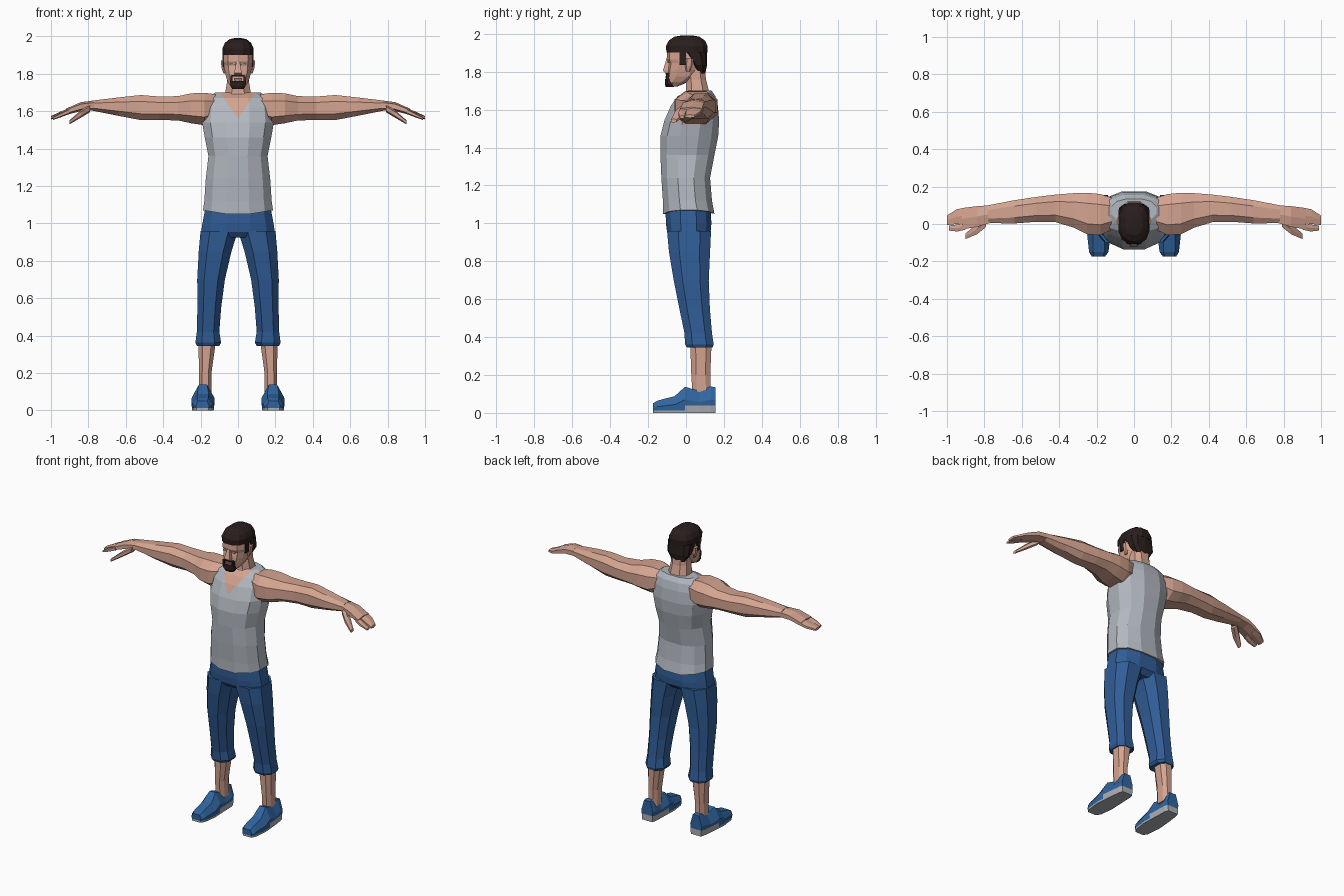
import bpy, bmesh, math
from mathutils import Vector

if "Cube" in bpy.data.objects:
    bpy.data.objects.remove(bpy.data.objects["Cube"])


def material(name, r, g, b):
    m = bpy.data.materials.new(name)
    m.diffuse_color = (r, g, b, 1)
    m.use_nodes = True
    node = m.node_tree.nodes["Principled BSDF"]
    node.inputs["Base Color"].default_value = (r, g, b, 1)
    node.inputs["Roughness"].default_value = 0.8
    return m


SKIN = material("skin", .66, .37, .28)
SHIRT = material("shirt grey", .45, .48, .53)
DENIM = material("trouser blue", .03, .11, .31)
SHOE = material("shoe blue", .03, .13, .35)
SOLE = material("sole grey", .42, .43, .45)
HAIR = material("dark hair", .022, .013, .012)
LIPS = material("lip brown", .35, .16, .13)
EYES = material("eye white", .75, .68, .62)


def ring(n, a0, a1, b0, b1, power):
    """Rounded section filling a rectangle; a lower power is squarer."""
    pts = []
    for i in range(n):
        t = 2 * math.pi * (i + .5) / n
        c, s = math.cos(t), math.sin(t)
        pts.append((math.copysign(abs(c) ** power, c), math.copysign(abs(s) ** power, s)))
    m = max(abs(p[0]) for p in pts)
    k = max(abs(p[1]) for p in pts)
    return [((a0 + a1) / 2 + (a1 - a0) / 2 * a / m,
             (b0 + b1) / 2 + (b1 - b0) / 2 * b / k) for a, b in pts]


def skin_rings(name, rings, mats, side=1, cuts=(), rule=None):
    """Join rings of points into a closed, flat-shaded part."""
    bm = bmesh.new()
    rows = [[bm.verts.new((x * side, y, z)) for x, y, z in r] for r in rings]
    for lo, hi in zip(rows, rows[1:]):
        for i in range(len(lo)):
            j = (i + 1) % len(lo)
            bm.faces.new((lo[i], lo[j], hi[j], hi[i]))
    bm.faces.new(rows[0])
    bm.faces.new(rows[-1])
    for point, normal in cuts:
        bmesh.ops.bisect_plane(bm, geom=bm.verts[:] + bm.edges[:] + bm.faces[:],
                               plane_co=point, plane_no=normal, dist=.0005)
    bmesh.ops.recalc_face_normals(bm, faces=bm.faces[:])
    if rule:
        for f in bm.faces:
            f.material_index = int(rule(f.calc_center_median(), f.normal))
    me = bpy.data.meshes.new(name)
    bm.to_mesh(me)
    bm.free()
    for m in mats:
        me.materials.append(m)
    ob = bpy.data.objects.new(name, me)
    bpy.context.scene.collection.objects.link(ob)
    return ob


def loft(name, rows, mat, axis="z", n=8, power=.8, side=1, **kw):
    """Rows are (position along axis, a0, a1, b0, b1)."""
    rings = []
    for t, *box in rows:
        pts = ring(n, *box, power)
        rings.append([(t, a, b) if axis == "x" else (a, b, t) for a, b in pts])
    mats = mat if isinstance(mat, list) else [mat]
    return skin_rings(name, rings, mats, side, **kw)


def centred(rows):
    return [(z, -w, w, y0, y1) for z, w, y0, y1 in rows]


def block(name, x0, x1, y0, y1, z0, z1, mat, side=1):
    return loft(name, [(z0, x0, x1, y0, y1), (z1, x0, x1, y0, y1)], mat, n=4, power=1, side=side)


# Torso: vest with the neck V and armholes cut into the surface
V_LOW, V_SLOPE, ARM_Z, ARM_X = 1.56, 1.45, 1.52, .13


def vest_rule(c, n):
    neck = c.y < .04 and c.z > V_LOW + V_SLOPE * abs(c.x)
    armhole = c.z > ARM_Z and abs(c.x) > ARM_X + (1.7 - c.z) * .33
    return neck or armhole


vest_cuts = [((0, 0, ARM_Z), (0, 0, 1))]
for s in (1, -1):
    vest_cuts += [((0, 0, V_LOW), (s * V_SLOPE, 0, -1)), ((s * ARM_X, 0, 1.7), (s, 0, .33))]
torso = loft("vest", centred([
    (1.055, .187, -.12, .15), (1.12, .18, -.122, .137), (1.24, .172, -.13, .127),
    (1.36, .158, -.135, .15), (1.46, .178, -.135, .17), (1.54, .192, -.115, .175),
    (1.62, .185, -.08, .168), (1.67, .165, -.045, .155), (1.70, .12, .01, .135)]),
    [SHIRT, SKIN], n=12, power=.85, cuts=vest_cuts, rule=vest_rule)
for v in torso.data.vertices:  # hem dips at the middle
    if v.co.z < 1.06:
        v.co.z += .015 - .03 * (1 - abs(v.co.x) / .187)

# Neck and head
loft("neck", centred([(1.63, .09, -.03, .13), (1.70, .068, 0, .12),
                      (1.76, .058, .0, .105), (1.82, .058, -.01, .1)]), SKIN)
loft("head", centred([
    (1.722, .028, -.1, -.045), (1.745, .048, -.104, .01), (1.775, .062, -.1, .06),
    (1.81, .07, -.098, .08), (1.845, .075, -.092, .085), (1.865, .077, -.102, .09),
    (1.91, .076, -.1, .09), (1.96, .05, -.06, .07)]), SKIN, n=10, power=.75)
loft("nose", centred([(1.793, .018, -.108, -.08), (1.805, .02, -.122, -.08),
                      (1.865, .009, -.104, -.08)]), SKIN, n=4, power=.6)

# Hair: crown, nape, sideburns and beard
loft("hair_crown", centred([
    (1.9, .083, -.103, .112), (1.935, .084, -.106, .114), (1.965, .07, -.09, .1),
    (1.985, .045, -.06, .07), (1.99, .02, -.03, .04)]), HAIR, n=12)
loft("hair_nape", centred([(1.79, .05, .055, .102), (1.835, .078, .03, .111),
                           (1.905, .083, -.03, .112)]), HAIR, n=10, power=.7)
loft("beard", centred([(1.718, .03, -.106, -.065), (1.735, .041, -.112, -.06),
                       (1.762, .042, -.11, -.07)]), HAIR, n=8, power=.7)
block("moustache", -.036, .036, -.107, -.09, 1.785, 1.793, HAIR)
block("lips", -.022, .022, -.108, -.09, 1.765, 1.776, LIPS)

for s, tag in ((1, "left"), (-1, "right")):
    # Face details
    block(tag + "_beard_side", .03, .041, -.106, -.07, 1.755, 1.79, HAIR, s)
    block(tag + "_sideburn", .07, .083, -.035, .0, 1.835, 1.905, HAIR, s)
    block(tag + "_eye", .018, .044, -.099, -.092, 1.846, 1.854, EYES, s)
    loft(tag + "_ear", [(1.8, .066, .078, .0, .02), (1.83, .066, .088, -.005, .035),
                        (1.87, .07, .092, -.005, .04)], SKIN, n=6, side=s)

    # Arm and hand
    loft(tag + "_arm", [
        (.12, -.03, .14, 1.55, 1.69), (.18, -.06, .16, 1.525, 1.698),
        (.25, -.055, .167, 1.535, 1.695), (.32, -.02, .165, 1.55, 1.68),
        (.42, .01, .157, 1.553, 1.678), (.52, .012, .145, 1.552, 1.686),
        (.64, .003, .127, 1.575, 1.673), (.78, .005, .1, 1.603, 1.656)],
        SKIN, axis="x", side=s)
    loft(tag + "_palm", [(.77, .005, .1, 1.603, 1.657), (.84, -.015, .095, 1.6, 1.648),
                         (.92, -.03, .085, 1.58, 1.613)], SKIN, axis="x", n=6, side=s)
    loft(tag + "_fingers", [(.9, .005, .088, 1.585, 1.617), (.95, .0, .078, 1.57, 1.597),
                            (1, -.005, .045, 1.556, 1.574)], SKIN, axis="x", n=6, side=s)
    loft(tag + "_index_finger", [(.9, -.03, .01, 1.585, 1.615), (.945, -.04, -.003, 1.568, 1.592),
                                 (.99, -.035, -.008, 1.553, 1.568)],
         SKIN, axis="x", n=6, side=s)
    loft(tag + "_thumb", [(.79, -.015, .04, 1.595, 1.635), (.84, -.055, .0, 1.565, 1.605),
                          (.9, -.08, -.05, 1.53, 1.552)], SKIN, axis="x", n=6, side=s)

    # Leg
    loft(tag + "_trouser_leg", [
        (.345, .1, .22, .005, .14), (.362, .09, .228, -.005, .146), (.42, .1, .22, -.008, .137),
        (.55, .09, .217, -.035, .126), (.7, .07, .218, -.065, .12),
        (.85, .035, .21, -.09, .127), (.96, .0, .2, -.1, .132)], DENIM, side=s)
    loft(tag + "_shin", [(.09, .142, .208, .035, .13), (.2, .142, .208, .028, .128),
                         (.37, .118, .212, .022, .135)], SKIN, side=s)

    # Shoe: six-sided sections from toe to heel, sole band at the rear
    rings = []
    for y, x0, x1, inset, top in [
            (-.175, .155, .225, .01, .05), (-.15, .137, .24, .022, .065),
            (-.06, .125, .25, .032, .088), (-.005, .127, .247, .038, .138),
            (.07, .13, .24, .035, .115), (.13, .132, .232, .03, .14), (.155, .14, .225, .02, .135)]:
        mid = top * .5
        rings.append([(x0 + .005, y, 0), (x1 - .005, y, 0), (x1, y, mid),
                      (x1 - inset, y, top), (x0 + inset, y, top), (x0, y, mid)])
    skin_rings(tag + "_shoe", rings, [SHOE, SOLE], s,
               cuts=[((0, 0, .012), (0, 0, 1)), ((0, 0, .04), (0, 0, 1))],
               rule=lambda c, n: n.z < -.7 or c.z < .012 or (c.z < .04 and c.y > -.03))

# Seat of the trousers
loft("trouser_seat", centred([(.925, .1, -.075, .1), (.955, .197, -.1, .13),
                              (1.0, .19, -.106, .134), (1.075, .176, -.108, .13)]),
     DENIM, n=12, power=.8)
